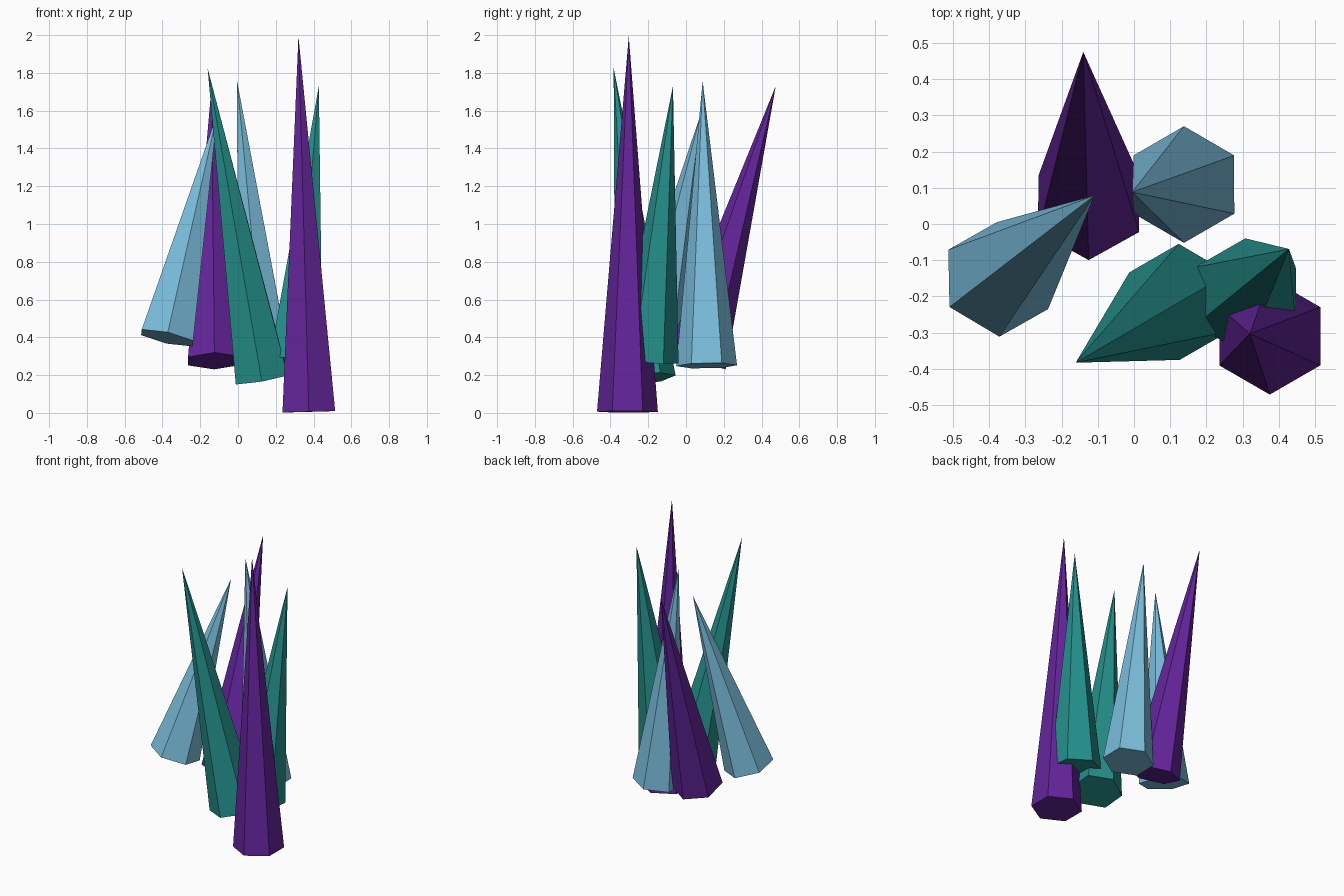
import bpy
import bmesh
from mathutils import Matrix, Vector

cube = bpy.data.objects.get("Cube")
if cube:
    bpy.data.objects.remove(cube, do_unlink=True)

RADIUS = 0.161


def make_material(name, rgb):
    mat = bpy.data.materials.new(name)
    mat.use_nodes = True
    color = (*rgb, 1.0)
    mat.diffuse_color = color
    mat.node_tree.nodes["Principled BSDF"].inputs["Base Color"].default_value = color
    return mat


purple = make_material("purple", (0.127, 0.018, 0.328))
blue = make_material("light blue", (0.195, 0.515, 0.716))
teal = make_material("teal", (0.018, 0.283, 0.262))


def make_spike(name, base, tip, mat):
    """Six-sided spike from the centre of its base to its tip."""
    base, tip = Vector(base), Vector(tip)
    axis = tip - base
    bm = bmesh.new()
    bmesh.ops.create_cone(bm, cap_ends=True, segments=6, radius1=RADIUS,
                          radius2=0, depth=axis.length)
    bmesh.ops.remove_doubles(bm, verts=bm.verts, dist=0.0001)
    turn = Vector((0, 0, 1)).rotation_difference(axis).to_matrix().to_4x4()
    bm.transform(Matrix.Translation((base + tip) / 2) @ turn)
    bmesh.ops.recalc_face_normals(bm, faces=bm.faces)
    mesh = bpy.data.meshes.new(name)
    bm.to_mesh(mesh)
    bm.free()
    mesh.materials.append(mat)
    bpy.context.collection.objects.link(bpy.data.objects.new(name, mesh))


# Leaning crystal spikes, each with a base centre and a tip
make_spike("tall_purple_spike", (0.375, -0.31, 0.006), (0.32, -0.303, 1.995), purple)
make_spike("back_purple_spike", (-0.125, 0.055, 0.275), (-0.14, 0.475, 1.73), purple)
make_spike("back_blue_spike", (0.138, 0.109, 0.25), (-0.005, 0.088, 1.757), blue)
make_spike("side_blue_spike", (-0.375, -0.153, 0.397), (-0.109, 0.079, 1.585), blue)
make_spike("front_teal_spike", (0.125, -0.215, 0.182), (-0.161, -0.383, 1.825), teal)
make_spike("side_teal_spike", (0.308, -0.2, 0.277), (0.428, -0.069, 1.73), teal)
